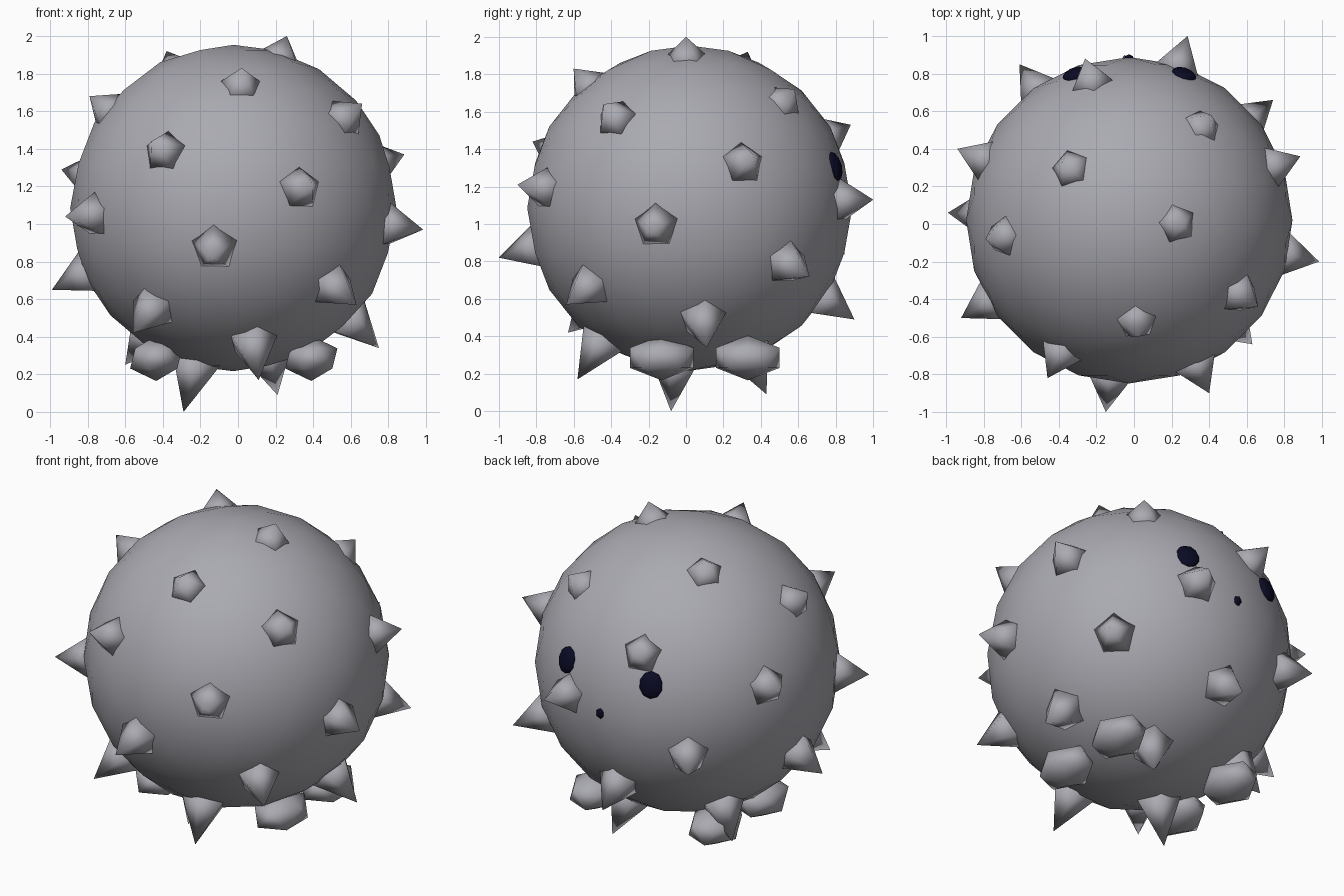
import bpy, math
from mathutils import Vector

if "Cube" in bpy.data.objects:
    bpy.data.objects.remove(bpy.data.objects["Cube"])

CENTRE = Vector((-0.025, 0.02, 1.085))
RADIUS = 0.868


def material(name, rgb):
    m = bpy.data.materials.new(name)
    m.diffuse_color = (*rgb, 1)
    m.use_nodes = True
    m.node_tree.nodes["Principled BSDF"].inputs["Base Color"].default_value = m.diffuse_color
    return m


grey = material("stone grey", (0.40, 0.40, 0.44))
navy = material("dark navy", (0.003, 0.003, 0.018))


def finish(name, mat):
    ob = bpy.context.object
    ob.name = name
    ob.data.materials.append(mat)
    bpy.ops.object.shade_smooth()
    return ob


def ball(name, mat, loc, scale, subdiv, direction=None):
    bpy.ops.mesh.primitive_ico_sphere_add(subdivisions=subdiv, radius=1, location=loc)
    ob = finish(name, mat)
    ob.scale = scale
    if direction:
        ob.rotation_euler = direction.to_track_quat('Z', 'Y').to_euler()
    return ob


# Round body
ball("body", grey, CENTRE, (RADIUS,) * 3, 3)

# Five-sided spikes, given by their tips
tips = [
    # front
    (0.02, -0.60, 1.83), (-0.46, -0.82, 1.44), (0.40, -0.90, 1.21),
    (-0.15, -1.00, 0.82), (-0.56, -0.63, 0.42), (0.63, -0.64, 0.57),
    (0.11, -0.58, 0.17), (0.66, -0.44, 1.64),
    # underside
    (-0.29, -0.08, 0.00), (0.21, 0.43, 0.09), (0.75, 0.11, 0.34),
    (-0.60, 0.40, 0.25),
    # sides
    (-0.99, 0.06, 0.65), (-0.92, -0.50, 1.04), (-0.94, 0.40, 1.29),
    (-0.79, -0.08, 1.68), (0.885, 0.36, 1.37), (0.985, -0.20, 0.97),
    (0.74, 0.66, 0.72),
    # top and back
    (-0.38, 0.33, 1.92), (0.26, 0.00, 2.00), (0.41, 0.58, 1.72),
    (-0.26, 0.88, 1.53), (0.285, 1.00, 1.13), (-0.05, 0.90, 0.49),
    (-0.61, 0.85, 0.84),
]
for i, t in enumerate(tips):
    tip = Vector(t)
    d = (tip - CENTRE).normalized()
    length = (tip - CENTRE).length
    height = length - RADIUS
    # width at the skin grows with the height, then continues below it
    r_skin = 0.075 + 0.2 * height
    depth = length - 0.80
    r_base = r_skin * depth / height
    bpy.ops.mesh.primitive_cone_add(
        vertices=5, radius1=min(r_base, 0.155), radius2=0, depth=depth,
        location=CENTRE + d * (0.80 + depth / 2),
        rotation=d.to_track_quat('Z', 'Y').to_euler())
    finish(f"spike_{i + 1:02d}", grey)

# Four faceted feet
for side, x in (("left", -0.435), ("right", 0.39)):
    for end, y in (("front", -0.13), ("back", 0.33)):
        ball(f"foot_{end}_{side}", grey, (x, y, 0.285), (0.155, 0.20, 0.12), 1)

# Eyes and small mouth on the back side
for name, p in (("eye_right", (0.27, 0.80, 1.31)), ("eye_left", (-0.32, 0.81, 1.31))):
    d = (Vector(p) - CENTRE).normalized()
    ball(name, navy, CENTRE + d * RADIUS * 0.985, (0.07, 0.08, 0.035), 2, d)
d = Vector((0.0, 1.0, 0.0))
ball("mouth", navy, CENTRE + d * (RADIUS - 0.005), (0.028, 0.035, 0.02), 1, d)
